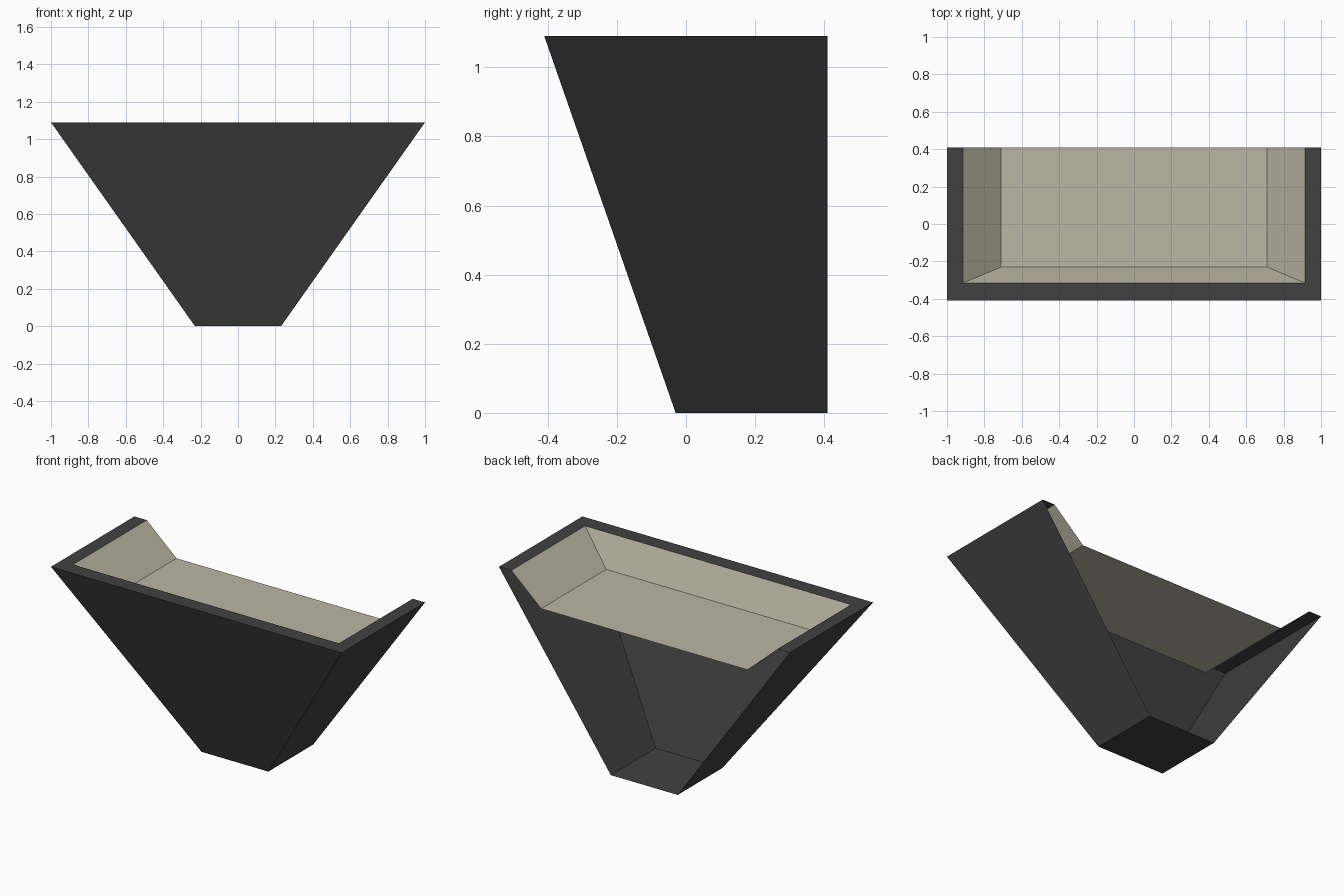
import bpy

if "Cube" in bpy.data.objects:
    bpy.data.objects.remove(bpy.data.objects["Cube"])

TOP, BACK = 1.09, 0.41


def material(name, rgb):
    mat = bpy.data.materials.new(name)
    mat.diffuse_color = (*rgb, 1)
    mat.use_nodes = True
    mat.node_tree.nodes["Principled BSDF"].inputs["Base Color"].default_value = mat.diffuse_color
    return mat


def loop(half_width, front, z):
    # Open U-shaped outline: back left, front left, front right, back right
    return [(-half_width, BACK, z), (-half_width, front, z),
            (half_width, front, z), (half_width, BACK, z)]


def add_object(name, upper, lower, mat, base=False, flip=False):
    # Three strips join the two outlines; the back stays open
    faces = [(i, i + 4, i + 5, i + 1) for i in range(3)]
    if base:
        faces.append((4, 7, 6, 5))
    if flip:
        faces = [f[::-1] for f in faces]
    mesh = bpy.data.meshes.new(name)
    mesh.from_pydata(upper + lower, [], faces)
    mesh.materials.append(mat)
    obj = bpy.data.objects.new(name, mesh)
    bpy.context.collection.objects.link(obj)
    return obj


charcoal = material("charcoal", (0.053, 0.053, 0.053))
cream = material("cream", (0.50, 0.475, 0.37))

outer_top = loop(1.0, -0.41, TOP)
inner_top = loop(0.915, -0.315, TOP)

# Tapered outer shell with closed bottom and open back
add_object("outer_shell", outer_top, loop(0.23, -0.03, 0), charcoal, base=True)
# Flat rim around the top
add_object("top_rim", outer_top, inner_top, charcoal, flip=True)
# Shallow lining inside the rim
add_object("inner_tray", inner_top, loop(0.71, -0.23, 0.907), cream, base=True, flip=True)
